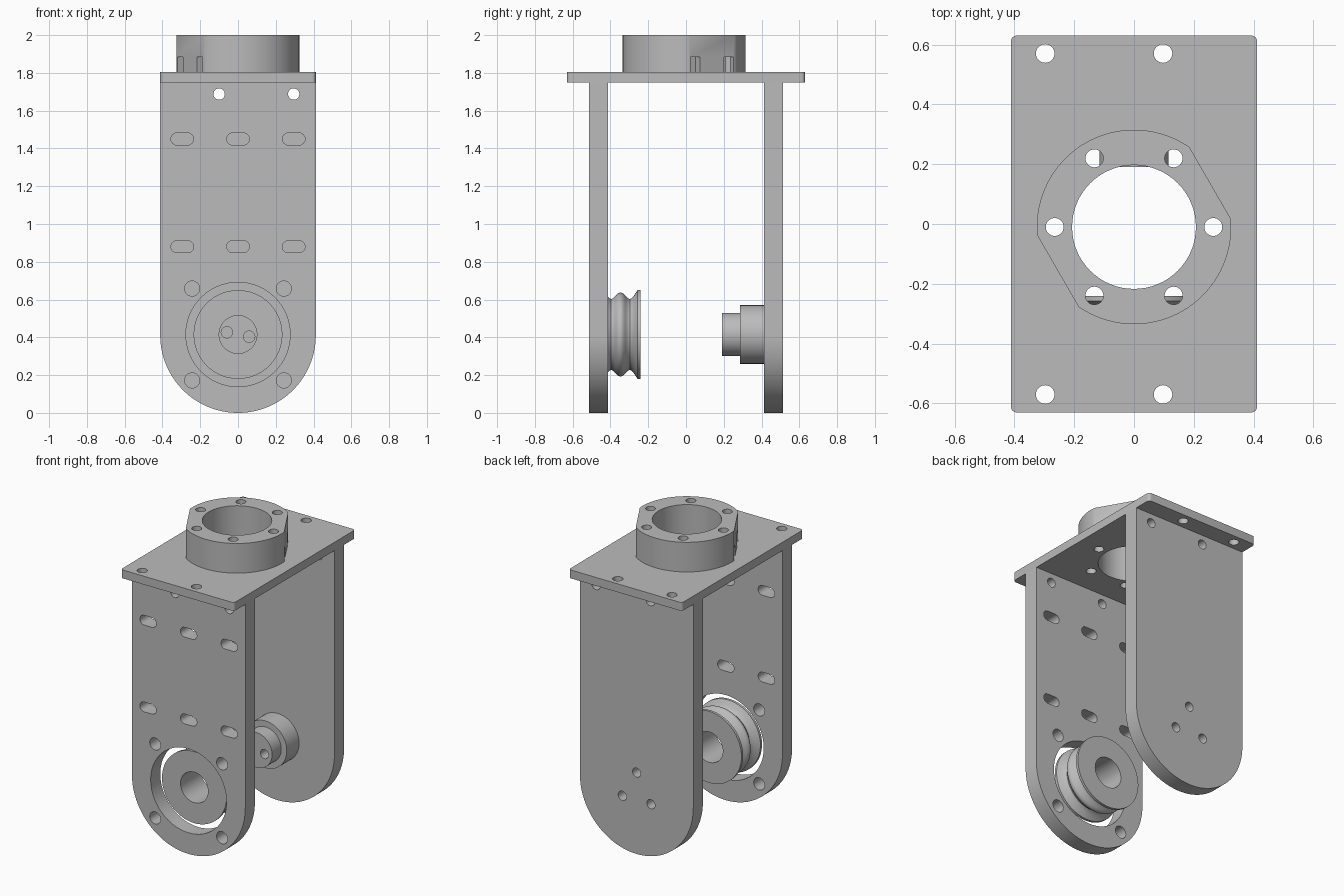
import bpy, bmesh, math
from mathutils import Matrix

cube = bpy.data.objects.get("Cube")
if cube:
    bpy.data.objects.remove(cube, do_unlink=True)

GREY = (0.5, 0.5, 0.5, 1.0)
mat = bpy.data.materials.new("plain_grey")
mat.use_nodes = True
mat.diffuse_color = GREY
mat.node_tree.nodes["Principled BSDF"].inputs["Base Color"].default_value = GREY


# ---- 2D outline helpers ----
def arc(cx, cy, r, a0, a1, n):
    """Points along an arc, angles in degrees, both ends included."""
    angles = [math.radians(a0 + (a1 - a0) * i / n) for i in range(n + 1)]
    return [(cx + r * math.cos(a), cy + r * math.sin(a)) for a in angles]


def circle(cx, cy, r, n=32):
    return arc(cx, cy, r, 0, 360, n)[:-1]


def ring_of_holes(cx, cy, radius, r, angles):
    return [circle(cx + radius * math.cos(math.radians(a)),
                   cy + radius * math.sin(math.radians(a)), r) for a in angles]


def slot(cx, cy, half, r):
    return arc(cx + half, cy, r, -90, 90, 12) + arc(cx - half, cy, r, 90, 270, 12)


# ---- object helpers ----
def finish(obj):
    obj.data.materials.clear()
    obj.data.materials.append(mat)
    bpy.ops.object.select_all(action='DESELECT')
    obj.select_set(True)
    bpy.context.view_layer.objects.active = obj
    bpy.ops.object.shade_smooth_by_angle(angle=math.radians(30))


def new_object(name, bm):
    mesh = bpy.data.meshes.new(name)
    bm.to_mesh(mesh)
    bm.free()
    obj = bpy.data.objects.new(name, mesh)
    bpy.context.collection.objects.link(obj)
    return obj


def extruded(name, outlines, lo, hi, upright=False):
    """Fill an outline with holes and extrude it from lo to hi,
    along z, or along y when upright."""
    curve = bpy.data.curves.new(name, 'CURVE')
    curve.dimensions = '2D'
    curve.fill_mode = 'BOTH'
    curve.extrude = (hi - lo) / 2
    for pts in outlines:
        sp = curve.splines.new('POLY')
        sp.points.add(len(pts) - 1)
        for p, (x, y) in zip(sp.points, pts):
            p.co = (x, y, 0, 1)
        sp.use_cyclic_u = True
    tmp = bpy.data.objects.new(name + "_curve", curve)
    bpy.context.collection.objects.link(tmp)
    bpy.context.view_layer.update()
    bm = bmesh.new()
    flat = bpy.data.meshes.new_from_object(
        tmp.evaluated_get(bpy.context.evaluated_depsgraph_get()))
    bm.from_mesh(flat)
    bpy.data.objects.remove(tmp, do_unlink=True)
    bpy.data.curves.remove(curve)
    bpy.data.meshes.remove(flat)
    bmesh.ops.remove_doubles(bm, verts=bm.verts, dist=1e-5)
    mid = (lo + hi) / 2
    if upright:
        m = Matrix.Translation((0, mid, 0)) @ Matrix.Rotation(math.pi / 2, 4, 'X')
    else:
        m = Matrix.Translation((0, 0, mid))
    bm.transform(m)
    bmesh.ops.recalc_face_normals(bm, faces=bm.faces)
    obj = new_object(name, bm)
    finish(obj)
    return obj


def lathe_y(name, profile, cz, n=64):
    """Revolve a closed (y, radius) profile about the y axis at height cz."""
    bm = bmesh.new()
    rings = []
    for i in range(n):
        a = math.tau * i / n
        rings.append([bm.verts.new((r * math.cos(a), y, cz + r * math.sin(a)))
                      for y, r in profile])
    k = len(profile)
    for i in range(n):
        p, q = rings[i], rings[(i + 1) % n]
        for j in range(k):
            bm.faces.new((p[j], p[(j + 1) % k], q[(j + 1) % k], q[j]))
    bmesh.ops.recalc_face_normals(bm, faces=bm.faces)
    obj = new_object(name, bm)
    finish(obj)
    return obj


W = 0.412          # half width of the plates
AXLE = 0.415       # height of the wheel axis
CY = -0.01         # collar centre in y
BOLTS = range(0, 360, 60)

# ---- side plates: straight top, round bottom ----
u_shape = arc(0, W, W, 180, 360, 64) + [(W, 1.75), (-W, 1.75)]
upper_holes = [circle(x, 1.688, 0.03) for x in (-0.1, 0.295)]
slots = [slot(x, z, 0.028, 0.032) for z in (0.88, 1.45) for x in (-0.295, 0, 0.295)]
corner_holes = [circle(sx * 0.243, AXLE + sz * 0.243, 0.04)
                for sx in (-1, 1) for sz in (-1, 1)]
extruded("front_plate",
         [u_shape, circle(0, AXLE, 0.276, 64)] + upper_holes + slots + corner_holes,
         -0.513, -0.413, True)
extruded("back_plate",
         [u_shape] + upper_holes + ring_of_holes(0, AXLE, 0.12, 0.03, (90, 210, 330)),
         0.413, 0.513, True)

# ---- top plate with rounded corners ----
c, px, py = 0.02, W - 0.02, 0.63 - 0.02
rounded = (arc(px, py, c, 0, 90, 6) + arc(-px, py, c, 90, 180, 6)
           + arc(-px, -py, c, 180, 270, 6) + arc(px, -py, c, 270, 360, 6))
mount_holes = [circle(x, y, 0.031) for x in (-0.297, 0.097) for y in (-0.57, 0.57)]
centre_holes = [circle(0, CY, 0.207, 64)] + ring_of_holes(0, CY, 0.265, 0.03, BOLTS)
extruded("top_plate", [rounded] + mount_holes + centre_holes, 1.75, 1.805)

# ---- collar with two flats ----
FLAT = 0.294
half = math.degrees(math.acos(FLAT / 0.325))
collar_outline = (arc(0, CY, 0.325, 30 + half, 210 - half, 40)
                  + arc(0, CY, 0.325, 210 + half, 390 - half, 40))
collar = extruded("collar", [collar_outline] + centre_holes, 1.805, 2.0)

# small notches at the foot of each flat
bm = bmesh.new()
for ang in (30, 210):
    for t in (-0.102, 0.102):
        m = (Matrix.Translation((0, CY, 1.835))
             @ Matrix.Rotation(math.radians(ang), 4, 'Z')
             @ Matrix.Translation((FLAT, t, 0))
             @ Matrix.Diagonal((0.09, 0.058, 0.10, 1)))
        bmesh.ops.create_cube(bm, size=1, matrix=m)
cutter = new_object("notch_cutter", bm)
cutter.hide_render = True
mod = collar.modifiers.new("notches", 'BOOLEAN')
mod.operation = 'DIFFERENCE'
mod.solver = 'EXACT'
mod.object = cutter
bpy.context.view_layer.objects.active = collar
bpy.ops.object.modifier_apply(modifier=mod.name)
bpy.data.objects.remove(cutter, do_unlink=True)
finish(collar)

# ---- grooved wheel with a bore ----
MID = -0.347
side = [(0.107, 0.235), (0.09, 0.235), (0.082, 0.222), (0.07, 0.204), (0.06, 0.193),
        (0.05, 0.188), (0.04, 0.191), (0.03, 0.201), (0.02, 0.212), (0.01, 0.220)]
wheel_profile = ([(MID - d, r) for d, r in side] + [(MID, 0.222)]
                 + [(MID + d, r) for d, r in reversed(side)]
                 + [(MID + 0.107, 0.10), (MID - 0.107, 0.10)])
lathe_y("grooved_wheel", wheel_profile, AXLE)

# ---- stepped hub on the back plate ----
extruded("hub_base", [circle(0, AXLE, 0.155, 64)], 0.285, 0.413, True)
extruded("hub_tip",
         [circle(0, AXLE, 0.115, 64)] + ring_of_holes(0, AXLE, 0.06, 0.03, (169, 349)),
         0.19, 0.285, True)
